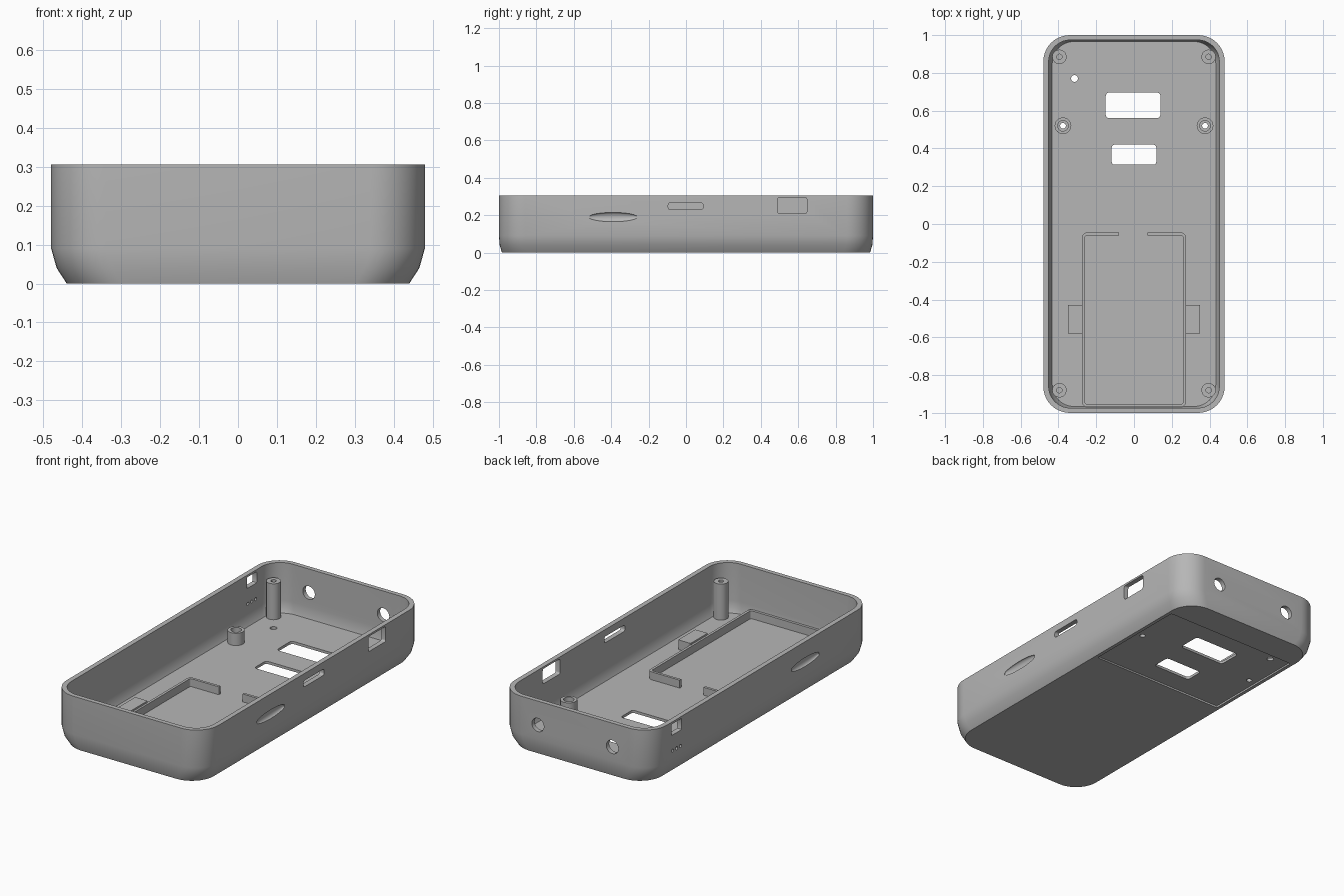
import bpy, bmesh, math
from mathutils import Vector

cube = bpy.data.objects.get("Cube")
if cube:
    bpy.data.objects.remove(cube)

grey = bpy.data.materials.new("mid grey plastic")
grey.use_nodes = True
grey.diffuse_color = (0.47, 0.47, 0.47, 1)
grey.node_tree.nodes["Principled BSDF"].inputs["Base Color"].default_value = (0.47, 0.47, 0.47, 1)
parts = []


def rounded(hx, hy, r, z=0.0, n=10, cx=0.0, cy=0.0):
    """Rounded rectangle ring at height z."""
    pts = []
    for q, (sx, sy) in enumerate(((1, 1), (-1, 1), (-1, -1), (1, -1))):
        for i in range(n + 1):
            a = math.pi / 2 * (q + i / n)
            pts.append(Vector((cx + sx * (hx - r) + r * math.cos(a),
                               cy + sy * (hy - r) + r * math.sin(a), z)))
    return pts


def circle(r, z=0.0, n=32, cx=0.0, cy=0.0):
    return [Vector((cx + r * math.cos(math.tau * i / n),
                    cy + r * math.sin(math.tau * i / n), z)) for i in range(n)]


def loft(name, rings, closed=False, keep=True):
    """Skin a stack of rings; closed joins the last ring to the first."""
    bm = bmesh.new()
    vs = [[bm.verts.new(p) for p in ring] for ring in rings]
    n = len(vs[0])
    pairs = list(zip(vs, vs[1:])) + ([(vs[-1], vs[0])] if closed else [])
    for a, b in pairs:
        for i in range(n):
            j = (i + 1) % n
            bm.faces.new((a[i], a[j], b[j], b[i]))
    if not closed:
        bm.faces.new(vs[0])
        bm.faces.new(vs[-1])
    bmesh.ops.recalc_face_normals(bm, faces=bm.faces)
    me = bpy.data.meshes.new(name)
    bm.to_mesh(me)
    bm.free()
    me.materials.append(grey)
    ob = bpy.data.objects.new(name, me)
    bpy.context.scene.collection.objects.link(ob)
    if keep:
        parts.append(ob)
    return ob


def prism(ring, axis, lo, hi):
    """Cutter: extrude a ring of (u, v) points along x, y or z."""
    place = {"x": lambda p, d: Vector((d, p.x, p.y)),
             "y": lambda p, d: Vector((p.x, d, p.y)),
             "z": lambda p, d: Vector((p.x, p.y, d))}[axis]
    return loft("cutter", [[place(p, d) for p in ring] for d in (lo, hi)], keep=False)


def cut(ob, cutters):
    """Subtract the cutters, bake the result and remove them."""
    for c in cutters:
        m = ob.modifiers.new("cut", "BOOLEAN")
        m.operation, m.solver, m.object = "DIFFERENCE", "EXACT", c
    dg = bpy.context.evaluated_depsgraph_get()
    dg.update()
    me = bpy.data.meshes.new_from_object(ob.evaluated_get(dg))
    ob.modifiers.clear()
    ob.data = me
    for c in cutters:
        bpy.data.objects.remove(c)


# Open tray: outer skin upwards, then inner skin down to the floor
FLOOR, TOP = 0.025, 0.306
outer = [(0.44, 0.984, 0), (0.466, 0.996, 0.04), (0.48, 1.0, 0.09), (0.48, 1.0, TOP)]
inner = [(0.452, 0.974, TOP), (0.452, 0.974, 0.09), (0.446, 0.972, 0.05), (0.433, 0.966, FLOOR)]
shell = loft("case_shell", [rounded(x, y, 0.14, z) for x, y, z in outer]
             + [rounded(x, y, 0.115, z) for x, y, z in inner])

cutters = [
    # shallow label recess under the back half
    prism(rounded(0.42, 0.31, 0.01, n=2, cy=0.505), "z", -0.05, 0.01),
    # floor windows and light hole
    prism(rounded(0.145, 0.068, 0.02, n=5, cx=-0.005, cy=0.628), "z", -0.1, 0.1),
    prism(rounded(0.118, 0.053, 0.015, n=5, cy=0.367), "z", -0.1, 0.1),
    prism(circle(0.018, cx=-0.315, cy=0.77), "z", -0.1, 0.1),
    # left wall slot and port
    prism(rounded(0.093, 0.018, 0.012, n=5, cx=-0.002, cy=0.248), "x", 0.4, 0.6),
    prism(rounded(0.078, 0.043, 0.01, n=4, cx=0.568, cy=0.252), "x", 0.4, 0.6),
    # right wall port
    prism(rounded(0.045, 0.032, 0.005, n=2, cx=0.77, cy=0.262), "x", -0.6, -0.4),
]
# right wall vent holes
cutters += [prism(circle(0.009, n=16, cx=y, cy=0.14), "x", -0.6, -0.4) for y in (0.735, 0.77, 0.805)]
for s in (1, -1):
    # back wall holes, screw holes, finger dimples
    cutters.append(prism(circle(0.038, cx=s * 0.235, cy=0.17), "y", 0.9, 1.1))
    cutters.append(prism(circle(0.015, cx=s * 0.376, cy=0.52), "z", -0.1, 0.1))
    dimple = []
    for k in range(1, 12):
        t = math.pi * k / 12
        dimple.append([Vector((s * 0.48 + 0.016 * math.sin(t) * math.cos(a),
                               -0.39 - 0.13 * math.cos(t),
                               0.19 + 0.025 * math.sin(t) * math.sin(a)))
                       for a in (math.tau * i / 24 + 0.05 for i in range(24))])
    cutters.append(loft("cutter", dimple, keep=False))
cut(shell, cutters)

# Corner screw posts with blind pilot holes
for x in (-0.395, 0.395):
    for y, end in ((0.885, "back"), (-0.88, "front")):
        side = "left" if x > 0 else "right"
        loft(f"screw_post_{end}_{side}",
             [circle(r, z, cx=x, cy=y) for r, z in
              ((0.038, FLOOR - 0.01), (0.038, 0.23), (0.014, 0.23), (0.014, 0.13))])
    # Short board standoffs with a counterbore
    loft(f"board_standoff_{side}",
         [circle(r, z, cx=x * 0.952, cy=0.52) for r, z in
          ((0.044, FLOOR - 0.005), (0.044, 0.095), (0.028, 0.095), (0.028, 0.065),
           (0.015, 0.065), (0.015, FLOOR - 0.005))], closed=True)
    # Blocks beside the battery frame
    loft(f"battery_side_block_{side}",
         [rounded(0.039, 0.077, 0.003, z, n=1, cx=x * 0.785, cy=-0.505)
          for z in (FLOOR - 0.005, 0.08)])

# Battery frame with a wire gap in its back wall
frame = loft("battery_frame",
             [rounded(0.274 - t, 0.462 - t, 0.025 - t, z, n=5, cy=-0.507)
              for t, z in ((0, FLOOR - 0.005), (0, 0.07), (0.015, 0.07), (0.015, FLOOR - 0.005))],
             closed=True)
cut(frame, [prism(rounded(0.075, 0.05, 0.002, n=1, cx=-0.004, cy=-0.05), "z", 0, 0.2)])

# Smooth shading with sharp edges
bpy.ops.object.select_all(action="DESELECT")
for ob in parts:
    ob.select_set(True)
bpy.context.view_layer.objects.active = shell
bpy.ops.object.shade_smooth_by_angle(angle=math.radians(30))
